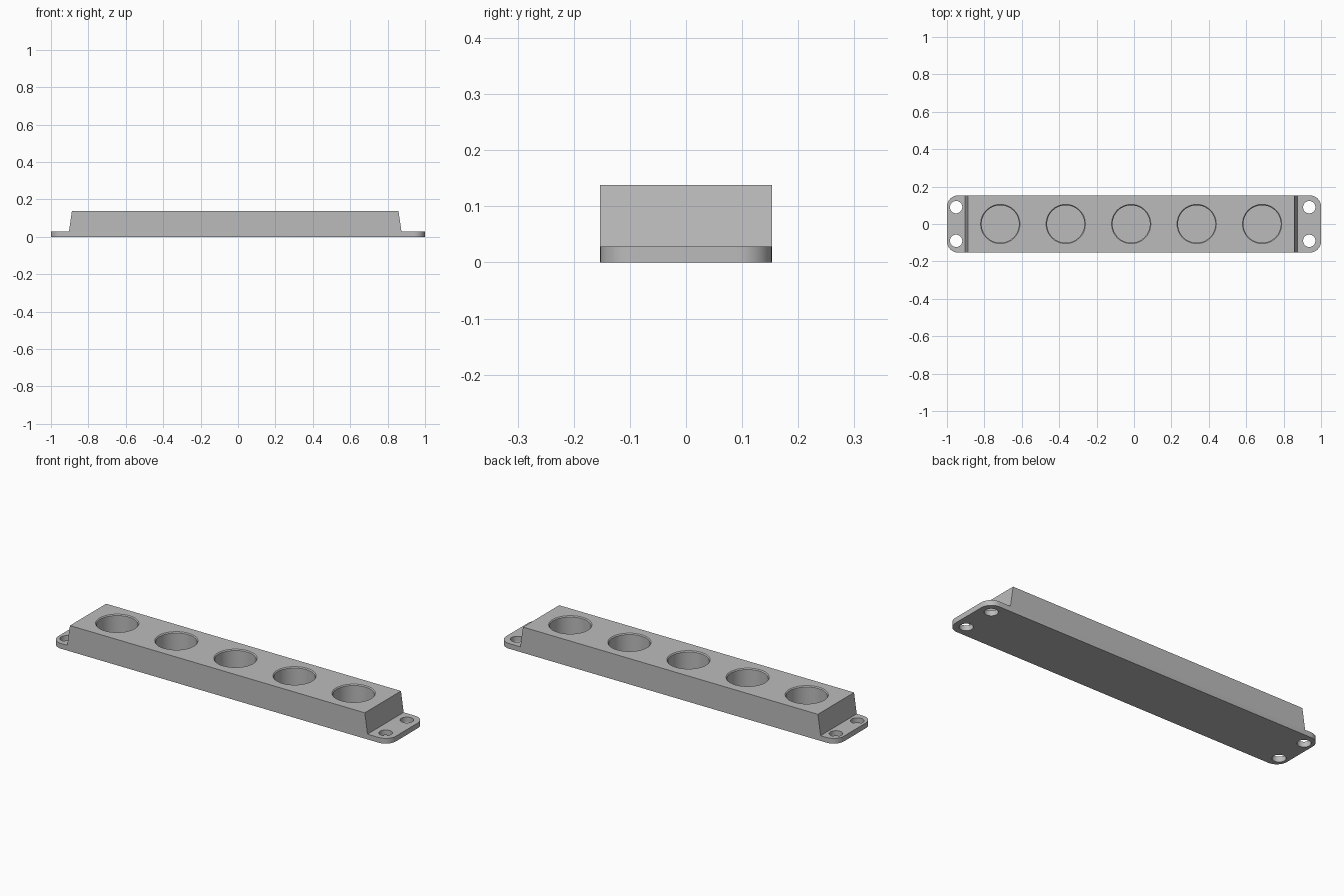
import bpy
import bmesh
from mathutils import Matrix

cube = bpy.data.objects.get("Cube")
if cube:
    bpy.data.objects.remove(cube, do_unlink=True)

HALF_WIDTH, PLATE_Z, TOP_Z = 0.153, 0.028, 0.138
CENTRE_X = -0.015
POCKET_PITCH, POCKET_R, POCKET_FLOOR, RIM = 0.35, 0.1, 0.018, 0.005

grey = bpy.data.materials.new("plain grey")
grey.use_nodes = True
colour = (0.5, 0.5, 0.5, 1)
grey.diffuse_color = colour
grey.node_tree.nodes["Principled BSDF"].inputs["Base Color"].default_value = colour


def make_object(name, bm):
    bmesh.ops.recalc_face_normals(bm, faces=bm.faces)
    mesh = bpy.data.meshes.new(name)
    bm.to_mesh(mesh)
    bm.free()
    mesh.materials.append(grey)
    obj = bpy.data.objects.new(name, mesh)
    bpy.context.collection.objects.link(obj)
    return obj


def add_cone(bm, x, y, z0, z1, r0, r1, segments):
    bmesh.ops.create_cone(bm, cap_ends=True, segments=segments, radius1=r0, radius2=r1,
                          depth=z1 - z0, matrix=Matrix.Translation((x, y, (z0 + z1) / 2)))


def cut(target, cutter):
    cutter.hide_render = True
    mod = target.modifiers.new(cutter.name, "BOOLEAN")
    mod.operation = "DIFFERENCE"
    mod.solver = "EXACT"
    mod.object = cutter
    bpy.context.view_layer.objects.active = target
    bpy.ops.object.modifier_apply(modifier=mod.name)
    bpy.data.objects.remove(cutter, do_unlink=True)


# Holder: side profile with end flanges and sloped block ends, extruded in depth
profile = [(-1, 0), (1, 0), (1, PLATE_Z), (0.874, PLATE_Z), (0.858, TOP_Z),
           (-0.888, TOP_Z), (-0.904, PLATE_Z), (-1, PLATE_Z)]
bm = bmesh.new()
face = bm.faces.new([bm.verts.new((x, -HALF_WIDTH, z)) for x, z in profile])
swept = bmesh.ops.extrude_face_region(bm, geom=[face])["geom"]
bmesh.ops.translate(bm, vec=(0, 2 * HALF_WIDTH, 0),
                    verts=[v for v in swept if isinstance(v, bmesh.types.BMVert)])
# Rounded flange corners
corners = [e for e in bm.edges
           if all(abs(v.co.x) > 0.99 for v in e.verts)
           and abs(e.verts[0].co.z - e.verts[1].co.z) > 0.01]
bmesh.ops.bevel(bm, geom=corners, offset=0.06, segments=10, profile=0.5, affect="EDGES")
holder = make_object("five_pocket_holder", bm)

# Round pockets
bm = bmesh.new()
for i in range(-2, 3):
    add_cone(bm, CENTRE_X + i * POCKET_PITCH, 0, POCKET_FLOOR, TOP_Z + 0.05,
             POCKET_R, POCKET_R, 64)
cut(holder, make_object("pocket_cutter", bm))

# Chamfered pocket rims
bm = bmesh.new()
for i in range(-2, 3):
    add_cone(bm, CENTRE_X + i * POCKET_PITCH, 0, TOP_Z - RIM, TOP_Z + RIM,
             POCKET_R, POCKET_R + 2 * RIM, 64)
cut(holder, make_object("rim_cutter", bm))

# Screw holes through the flanges
bm = bmesh.new()
for x in (-0.951, 0.937):
    for y in (-0.09, 0.09):
        add_cone(bm, x, y, -0.05, PLATE_Z + 0.05, 0.033, 0.033, 32)
cut(holder, make_object("screw_hole_cutter", bm))

bpy.ops.object.select_all(action="DESELECT")
holder.select_set(True)
bpy.context.view_layer.objects.active = holder
bpy.ops.object.shade_smooth_by_angle(angle=0.52)
